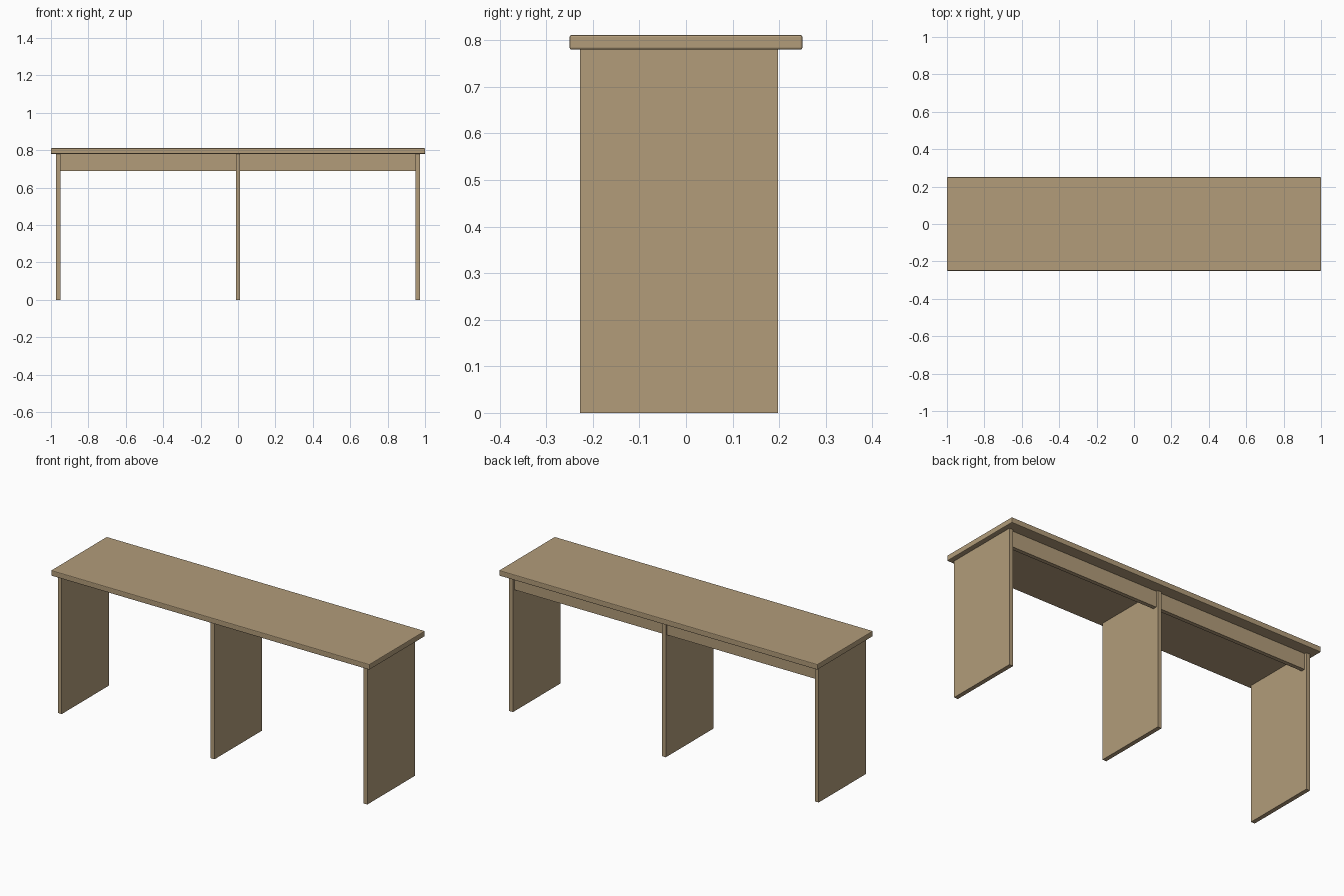
import bpy
import bmesh
from mathutils import Vector

if "Cube" in bpy.data.objects:
    bpy.data.objects.remove(bpy.data.objects["Cube"])

wood = bpy.data.materials.new("light_oak")
wood.diffuse_color = (0.445, 0.332, 0.194, 1)
wood.use_nodes = True
wood.node_tree.nodes["Principled BSDF"].inputs["Base Color"].default_value = wood.diffuse_color


def board(name, low, high, bevel=0.0):
    """Box between two opposite corners, optionally with rounded edges."""
    low, high = Vector(low), Vector(high)
    size, centre = high - low, (low + high) / 2
    bm = bmesh.new()
    bmesh.ops.create_cube(bm, size=1)
    for v in bm.verts:
        v.co = Vector(a * b for a, b in zip(v.co, size))
    mesh = bpy.data.meshes.new(name)
    bm.to_mesh(mesh)
    bm.free()
    mesh.materials.append(wood)
    obj = bpy.data.objects.new(name, mesh)
    obj.location = centre
    bpy.context.collection.objects.link(obj)
    if bevel:
        mod = obj.modifiers.new("rounded_edges", 'BEVEL')
        mod.width = bevel
        mod.segments = 2
    return obj


UNDERSIDE = 0.78
HALF_THICK = 0.012
LEG_X = 0.96

# Table top with softened edges
board("table_top", (-1, -0.25, UNDERSIDE), (1, 0.25, 0.811), bevel=0.004)

# Three upright leg panels, set forward of centre
for name, x in (("left", -LEG_X), ("middle", 0), ("right", LEG_X)):
    board(name + "_leg_panel", (x - HALF_THICK, -0.228, 0),
          (x + HALF_THICK, 0.198, UNDERSIDE))

# Rear aprons between the panels, recessed slightly from their back edges
for name, x in (("left", -LEG_X), ("right", 0)):
    board(name + "_apron", (x + HALF_THICK, 0.163, 0.69),
          (x + LEG_X - HALF_THICK, 0.186, UNDERSIDE))
